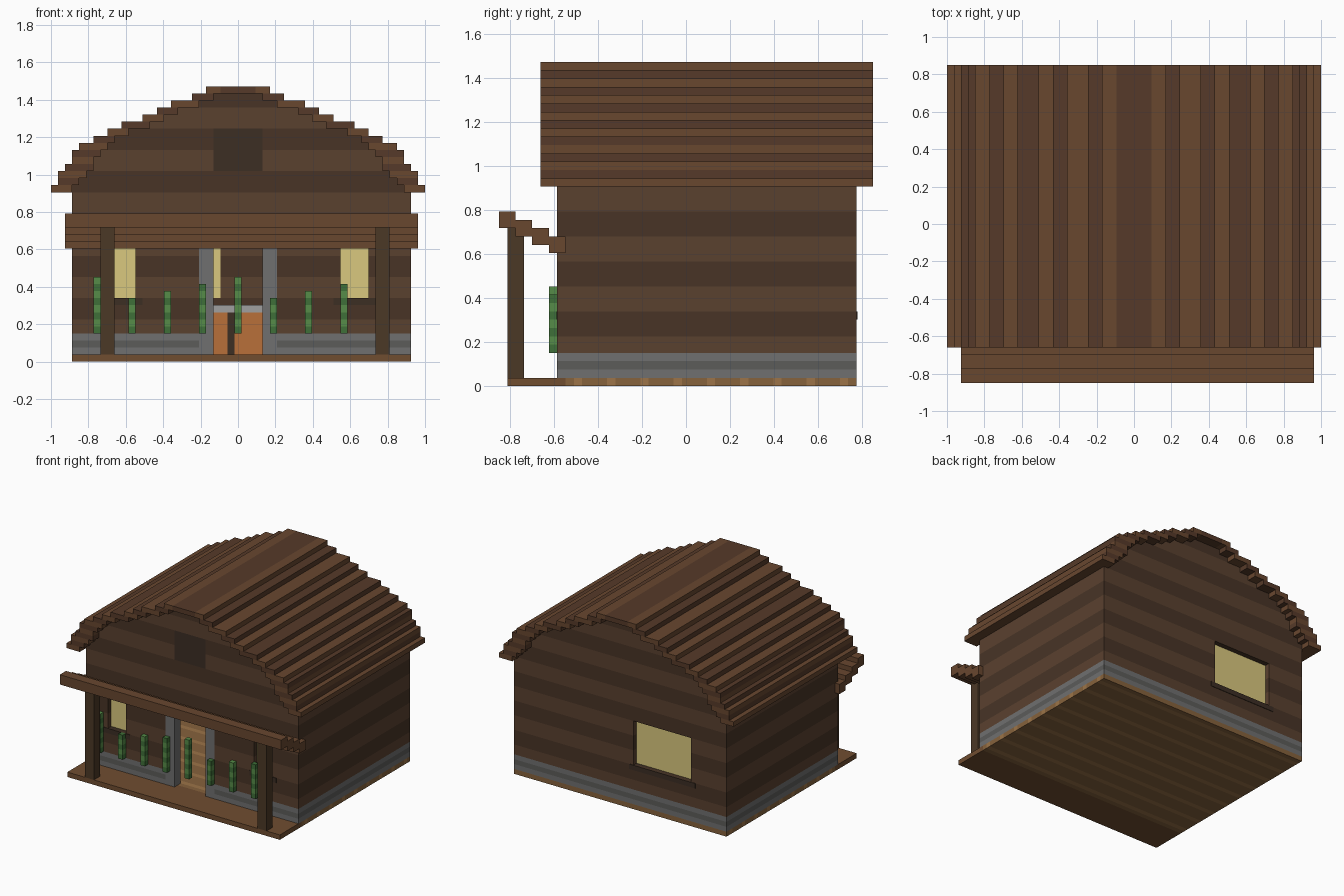
import bpy, bmesh
from mathutils import Matrix, Vector

if "Cube" in bpy.data.objects:
    bpy.data.objects.remove(bpy.data.objects["Cube"])

V = 2 / 53                      # block size; the cabin sits on a 53 x 45 x 39 block grid
ORIGIN = Vector((-1, -22.5 * V, 0))


def mat(name, hexcode):
    rgb = [int(hexcode[i:i + 2], 16) / 255 for i in (0, 2, 4)]
    m = bpy.data.materials.new(name)
    m.diffuse_color = [c / 12.92 if c < 0.04 else ((c + 0.055) / 1.055) ** 2.4 for c in rgb] + [1]
    m.use_nodes = True
    m.node_tree.nodes["Principled BSDF"].inputs["Base Color"].default_value = m.diffuse_color
    return m


WALL = [mat("wall_dark", "483426"), mat("wall_light", "5A412F")]
ROOF = [mat("roof_light", "68472F"), mat("roof_dark", "563A29")]
STONE = [mat("stone_dark", "5C5C5A"), mat("stone_light", "707070")]
GREEN = [mat("leaf_dark", "3F7038"), mat("leaf_light", "568C48")]
FLOOR = [mat("floor", "86623C"), mat("floor_light", "9C7448")]
PORCH, POST = mat("porch_wood", "704D30"), mat("post_wood", "4B3826")
GLASS, DARK = mat("glass", "DAC87E"), mat("dark_wood", "3C2E24")
ORANGE, SLATE = mat("counter_wood", "B8703A"), mat("counter_top", "A0A0A0")


def blocks(name, mats, boxes):
    """One object from boxes (x0, x1, y0, y1, z0, z1, material index) in block units."""
    mats = mats if isinstance(mats, list) else [mats]
    bm = bmesh.new()
    for b in boxes:
        lo, hi = Vector(b[0:6:2]) * V, Vector(b[1:6:2]) * V
        m = Matrix.Translation(ORIGIN + (lo + hi) / 2) @ Matrix.Diagonal((*(hi - lo), 1))
        verts = bmesh.ops.create_cube(bm, size=1, matrix=m)["verts"]
        for f in {f for v in verts for f in v.link_faces}:
            f.material_index = b[6] if len(b) > 6 else 0
    me = bpy.data.meshes.new(name)
    bm.to_mesh(me)
    bm.free()
    for m in mats:
        me.materials.append(m)
    ob = bpy.data.objects.new(name, me)
    bpy.context.collection.objects.link(ob)


# Roof arch: outer and inner edge of each row, from row 24 upward
OUTER = [0, 1, 1, 2, 3, 3, 4, 6, 8, 10, 13, 15, 17, 20]
INNER = [3, 4, 5, 6, 6, 7, 8, 9, 11, 14, 16, 18, 21, 23]
roof = []
for k, (a, b) in enumerate(zip(OUTER, INNER)):
    for x0, x1 in ((a, b), (53 - b, 53 - a)):
        roof.append((x0, x1, 5, 45, 24 + k, 25 + k, k % 2))
roof += [(22, 24, 5, 45, 38, 39, 0), (24, 29, 5, 45, 38, 39, 1), (29, 31, 5, 45, 38, 39, 0)]
blocks("roof", ROOF, roof)


# Plank bands: three rows each, alternating tone
def tone(r):
    return (r // 3) % 2


def gable_wall(name, y0, y1, holes):
    rows = []
    for r in range(4, 38):
        x, end = (3, 51) if r < 24 else (INNER[r - 24], 53 - INNER[r - 24])
        segs = []
        for h0, h1, z0, z1 in sorted(holes):
            if z0 <= r < z1:
                segs.append((x, h0))
                x = h1
        segs.append((x, end))
        if rows and rows[-1][0] == segs and tone(rows[-1][1]) == tone(r):
            rows[-1][2] = r + 1
        else:
            rows.append([segs, r, r + 1])
    blocks(name, WALL, [(a, b, y0, y1, z0, z1, tone(z0)) for segs, z0, z1 in rows for a, b in segs])


FRONT_WINDOWS = [(8, 12, 9, 17), (41, 45, 9, 17)]
BACK_WINDOW = (11, 24, 9, 18)
gable_wall("front_wall", 7, 9, FRONT_WINDOWS + [(21, 32, 4, 18), (23, 30, 27, 33)])
gable_wall("back_wall", 41, 43, [BACK_WINDOW])
bands = [(4, 6)] + [(z, z + 3) for z in range(6, 24, 3)]
for name, x in (("left_wall", 3), ("right_wall", 49)):
    blocks(name, WALL, [(x, x + 2, 9, 41, a, b, tone(a)) for a, b in bands])

# Stone foundation in three courses, open at the doorway
stones = []
for z in (1, 2, 3):
    for x0, x1, y0, y1 in ((3, 21, 7, 9), (32, 51, 7, 9), (3, 51, 41, 43), (3, 5, 9, 41), (49, 51, 9, 41)):
        stones.append((x0, x1, y0, y1, z, z + 1, z % 2))
blocks("foundation", STONE, stones)
blocks("door_frame", STONE[1], [(21, 23, 7, 9, 1, 18), (30, 32, 7, 9, 1, 18), (23, 30, 7, 9, 17, 18)])
blocks("attic_shutter", DARK, [(23, 30, 7, 9, 27, 33)])

# Windows: recessed glass and a dark sill just proud of the wall
for i, (x0, x1, z0, z1) in enumerate(FRONT_WINDOWS):
    blocks(f"front_glass_{i}", GLASS, [(x0, x1, 8, 9, z0, z1)])
    blocks(f"front_sill_{i}", DARK, [(x0 - 1, x1 + 1, 6.9, 8, z0 - 1, z0)])
x0, x1, z0, z1 = BACK_WINDOW
blocks("back_glass", GLASS, [(x0, x1, 41, 42, z0, z1)])
blocks("back_sill", DARK, [(x0 - 1, x1 + 1, 42, 43.1, z0 - 1, z0)])

# Floor with lighter boards, and the porch deck
boards = []
for y in range(8, 43):
    boards.append((3, 51, y, y + 1, 0, 1, int(y % 4 == 1)))
blocks("floor", FLOOR, boards)
blocks("porch_deck", PORCH, [(3, 51, 1, 8, 0, 1)])

# Stepped awning and its posts
blocks("awning", ROOF, [(2, 52, 2 * k, 2 * k + 2, 19 - k, 21 - k, 0) for k in range(4)])
for name, x in (("left_post", 7), ("right_post", 46)):
    blocks(name, POST, [(x, x + 2, 1, 3, 1, 19)])

# Climbing plants along the front wall
for i, h in enumerate([8, 5, 6, 7] * 2):
    x = 6 + 5 * i
    blocks(f"plant_{i}", GREEN, [(x, x + 1, 6, 7, z, z + 1, z % 2) for z in range(4, 4 + h)])

# Counter inside, seen through the doorway
blocks("counter", [ORANGE, SLATE, DARK], [
    (20, 25, 28, 32, 1, 7, 0), (25, 26, 28, 32, 1, 7, 2), (26, 34, 28, 32, 1, 7, 0), (20, 34, 28, 32, 7, 8, 1)])
